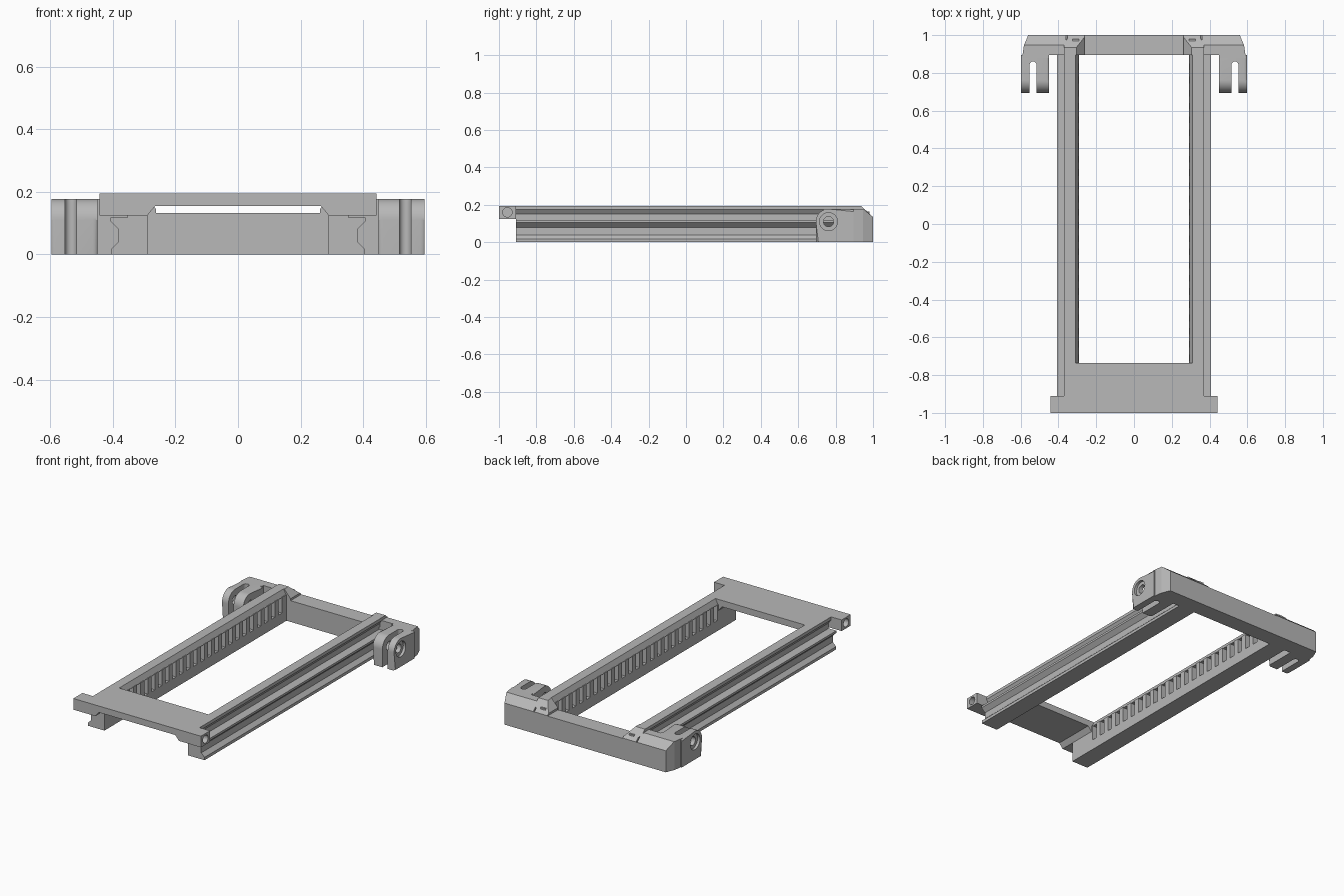
import bpy, bmesh, math
from mathutils import Vector

cube = bpy.data.objects.get("Cube")
if cube:
    bpy.data.objects.remove(cube, do_unlink=True)

grey = bpy.data.materials.new("mid grey")
grey.use_nodes = True
grey.diffuse_color = (0.48, 0.48, 0.48, 1)
grey.node_tree.nodes["Principled BSDF"].inputs["Base Color"].default_value = (0.48, 0.48, 0.48, 1)


def arc(cx, cy, r, start, end, n):
    """Points on an arc, angles in degrees."""
    angles = [math.radians(start + (end - start) * i / n) for i in range(n + 1)]
    return [(cx + r * math.cos(t), cy + r * math.sin(t)) for t in angles]


def circle(cx, cy, r, n=32):
    return arc(cx, cy, r, 0, 360, n)[:-1]


def add_prism(bm, pts, axis, a, b):
    """Extrude a 2D outline along an axis from a to b."""
    place = {"x": lambda p, t: (t, p[0], p[1]),
             "y": lambda p, t: (p[0], t, p[1]),
             "z": lambda p, t: (p[0], p[1], t)}[axis]
    lo = [bm.verts.new(place(p, a)) for p in pts]
    hi = [bm.verts.new(place(p, b)) for p in pts]
    bm.faces.new(lo)
    bm.faces.new(hi)
    for i in range(len(pts)):
        j = (i + 1) % len(pts)
        bm.faces.new((lo[i], lo[j], hi[j], hi[i]))


def rect(u0, u1, v0, v1):
    return [(u0, v0), (u1, v0), (u1, v1), (u0, v1)]


def slope_back(bm, p, q):
    """Slice off everything above the line p-q in the side (y, z) plane."""
    normal = Vector((0, p[1] - q[1], q[0] - p[0]))
    geom = bm.verts[:] + bm.edges[:] + bm.faces[:]
    cut = bmesh.ops.bisect_plane(bm, geom=geom, plane_co=(0, *p), plane_no=normal, clear_outer=True)
    edges = [e for e in cut["geom_cut"] if isinstance(e, bmesh.types.BMEdge)]
    bmesh.ops.holes_fill(bm, edges=edges)


def finish(name, bm, mirror=True):
    bmesh.ops.recalc_face_normals(bm, faces=bm.faces)
    mesh = bpy.data.meshes.new(name)
    bm.to_mesh(mesh)
    bm.free()
    mesh.materials.append(grey)
    ob = bpy.data.objects.new(name, mesh)
    bpy.context.collection.objects.link(ob)
    if mirror:
        ob.modifiers.new("Mirror", "MIRROR").use_bisect_axis[0] = False
    return ob


def cut_prisms(ob, prisms):
    """Cut prisms out of an object, before it is mirrored."""
    bpy.context.view_layer.objects.active = ob
    for args in prisms:
        bm = bmesh.new()
        add_prism(bm, *args)
        cutter = finish("cutter", bm, mirror=False)
        cutter.hide_render = True
        mod = ob.modifiers.new("Cut", "BOOLEAN")
        mod.operation = "DIFFERENCE"
        mod.solver = "EXACT"
        mod.object = cutter
        bpy.ops.object.modifier_apply(modifier=mod.name)
        bpy.data.objects.remove(cutter, do_unlink=True)


TOP = 0.195
RAIL_SLOPE = ((0.935, TOP), (1.0, 0.135))

# Grooved side rails, with a channel on the inner face for the rack
rail = [(0.29, 0), (0.405, 0), (0.405, 0.018), (0.382, 0.04), (0.382, 0.08),
        (0.407, 0.105), (0.407, 0.118), (0.353, 0.118), (0.353, 0.152),
        (0.37, 0.176), (0.37, TOP), (0.31, TOP), (0.293, 0.16),
        (0.32, 0.16), (0.32, 0.065), (0.29, 0.065)]
bm = bmesh.new()
add_prism(bm, rail, "y", -0.91, 1.0)
slope_back(bm, *RAIL_SLOPE)
finish("side_rail", bm)

# Rack teeth, plus the solid ends of the channel
bm = bmesh.new()
spans = [(-0.91, -0.725), (0.85, 0.98)]
pitch = 0.07
spans += [(-0.69 + i * pitch, -0.655 + i * pitch) for i in range(22)]
for y0, y1 in spans:
    add_prism(bm, rect(0.29, 0.325, 0.06, 0.163), "y", y0, y1)
finish("rack_teeth", bm)

# Front bar with pivot ears, and the plate behind it
under = [(0.29, 0.125), (0.265, 0.155), (-0.265, 0.155), (-0.29, 0.125)]
for name, half, y0, y1 in (("front_bar", 0.443, -1.0, -0.91), ("front_plate", 0.312, -0.91, -0.735)):
    bm = bmesh.new()
    outline = [(-half, 0.125), (-half, TOP), (half, TOP), (half, 0.125)] + under
    add_prism(bm, outline, "y", y0, y1)
    part = finish(name, bm, mirror=False)
    if name == "front_bar":
        hole = circle(-0.955, 0.16, 0.025, 24)
        cut_prisms(part, [(hole, "x", 0.38, 0.5), (hole, "x", -0.5, -0.38)])

# Back bar
bm = bmesh.new()
add_prism(bm, rect(-0.4, 0.4, 0, 0.133), "y", 0.895, 1.0)
finish("back_bar", bm, mirror=False)

# Sloped gussets where the rails meet the back bar
bm = bmesh.new()
gusset = [(0.26, 0.1), (0.34, 0.1), (0.34, TOP), (0.305, TOP), (0.262, 0.145)]
add_prism(bm, gusset, "y", 0.895, 1.0)
slope_back(bm, *RAIL_SLOPE)
finish("rail_gusset", bm)

# Tapered corner blocks
bm = bmesh.new()
plan = [(0.36, 0.895), (0.597, 0.88), (0.583, 0.945), (0.56, 1.0), (0.36, 1.0)]
plan[1:2] = [(0.45, 0.895), (0.45, 0.88), (0.592, 0.88)]
add_prism(bm, plan, "z", 0, 0.178)
slope_back(bm, (0.948, 0.178), (1.0, 0.135))
finish("corner_block", bm)

# Forked hinge lugs with a counterbored pin hole
pin = (0.762, 0.11)
bm = bmesh.new()
side = arc(*pin, 0.068, 180, 90, 12) + [(0.895, 0.178), (0.895, 0), (0.694, 0)]
add_prism(bm, side, "x", 0.45, 0.597)
rim = [e for e in bm.edges
       if abs(e.verts[0].co.x - e.verts[1].co.x) < 1e-5
       and max(v.co.z for v in e.verts) > 0.01
       and min(v.co.y for v in e.verts) < 0.89]
bmesh.ops.bevel(bm, geom=rim, offset=0.014, segments=3, profile=0.5, affect="EDGES")
lug = finish("hinge_lug", bm)
slot = [(0.516, 0.6), (0.553, 0.6)] + arc(0.5345, 0.842, 0.0185, 0, 180, 10)
cut_prisms(lug, [(slot, "z", -0.1, 0.3),
                 (circle(*pin, 0.027), "x", 0.4, 0.7),
                 (circle(*pin, 0.048), "x", 0.58, 0.7)])
bpy.ops.object.select_all(action="DESELECT")
lug.select_set(True)
bpy.context.view_layer.objects.active = lug
bpy.ops.object.shade_smooth_by_angle(angle=math.radians(32))
